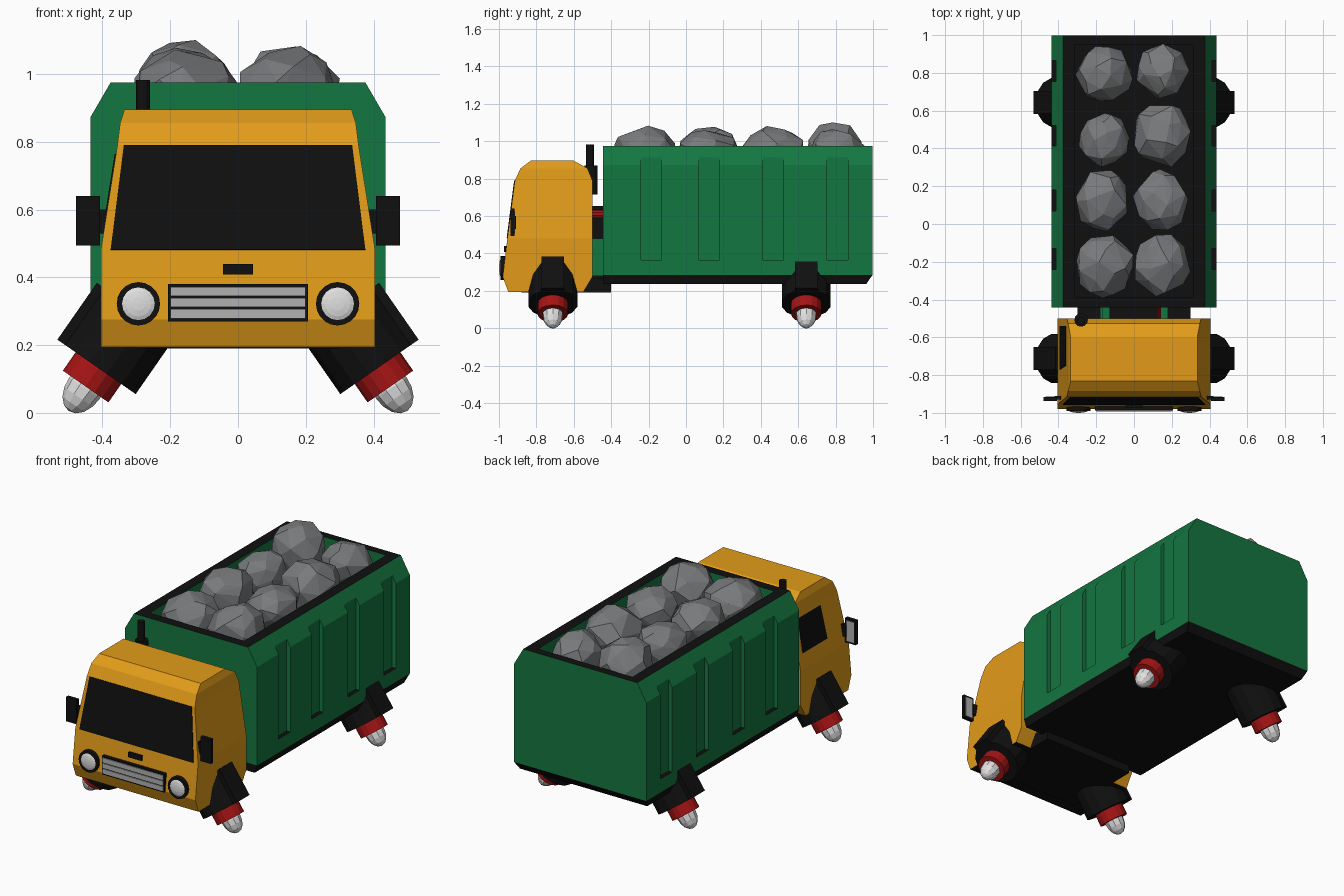
import bpy, bmesh, math, random
from mathutils import Vector, Matrix

if "Cube" in bpy.data.objects:
    bpy.data.objects.remove(bpy.data.objects["Cube"])

random.seed(4)


def mat(name, r, g, b):
    m = bpy.data.materials.new(name)
    m.diffuse_color = (r, g, b, 1)
    m.use_nodes = True
    m.node_tree.nodes["Principled BSDF"].inputs["Base Color"].default_value = m.diffuse_color
    return m


ORANGE = mat("orange paint", 0.76, 0.33, 0.01)
GREEN = mat("green paint", 0.007, 0.18, 0.052)
BLACK = mat("black", 0.005, 0.005, 0.005)
RED = mat("red", 0.38, 0.007, 0.007)
ROCK = mat("rock grey", 0.19, 0.195, 0.2)
WHITE = mat("light grey", 0.74, 0.74, 0.74)
CHROME = mat("metal grey", 0.44, 0.44, 0.44)


def finish(name, bm, *mats):
    bmesh.ops.recalc_face_normals(bm, faces=bm.faces)
    me = bpy.data.meshes.new(name)
    bm.to_mesh(me)
    bm.free()
    for m in mats:
        me.materials.append(m)
    ob = bpy.data.objects.new(name, me)
    bpy.context.collection.objects.link(ob)
    return ob


def add_box(bm, x0, x1, y0, y1, z0, z1):
    m = Matrix.Translation(((x0 + x1) / 2, (y0 + y1) / 2, (z0 + z1) / 2))
    bmesh.ops.create_cube(bm, size=1, matrix=m @ Matrix.Diagonal((x1 - x0, y1 - y0, z1 - z0, 1)))


def box(name, m, *ext):
    bm = bmesh.new()
    add_box(bm, *ext)
    return finish(name, bm, m)


def cyl(name, m, a, b, r1, r2=None, seg=16):
    a, b = Vector(a), Vector(b)
    d = b - a
    mx = Matrix.Translation((a + b) / 2) @ d.to_track_quat('Z', 'Y').to_matrix().to_4x4()
    bm = bmesh.new()
    bmesh.ops.create_cone(bm, cap_ends=True, segments=seg, radius1=r1,
                          radius2=r1 if r2 is None else r2, depth=d.length, matrix=mx)
    return finish(name, bm, m)


def ellipsoid(name, m, c, d, r, half, u=10, v=8):
    mx = Matrix.Translation(c) @ Vector(d).to_track_quat('Z', 'Y').to_matrix().to_4x4()
    bm = bmesh.new()
    bmesh.ops.create_uvsphere(bm, u_segments=u, v_segments=v, radius=1,
                              matrix=mx @ Matrix.Diagonal((r, r, half, 1)))
    return finish(name, bm, m)


def loft(name, rows, *mats):
    """Stack of rectangles: (z, y_front, y_back, half_width)."""
    bm = bmesh.new()
    rings = [[bm.verts.new(p) for p in ((-w, f, z), (w, f, z), (w, b, z), (-w, b, z))]
             for z, f, b, w in rows]
    for lo, hi in zip(rings, rings[1:]):
        for i in range(4):
            j = (i + 1) % 4
            bm.faces.new((lo[i], lo[j], hi[j], hi[i]))
    bm.faces.new(rings[0])
    bm.faces.new(rings[-1])
    return finish(name, bm, *mats)


def plate(name, m, pts, out, t=0.005):
    """Thin plate lying on a surface."""
    bm = bmesh.new()
    n = Vector(out).normalized() * t
    lo = [bm.verts.new(Vector(p) - n) for p in pts]
    hi = [bm.verts.new(Vector(p) + n * 0.8) for p in pts]
    bm.faces.new(lo)
    bm.faces.new(hi)
    for i in range(4):
        j = (i + 1) % 4
        bm.faces.new((lo[i], lo[j], hi[j], hi[i]))
    return finish(name, bm, m)


# Cargo container: chamfered section, hollow top and recessed side grooves
section = [(-0.436, 0.285), (0.436, 0.285), (0.436, 0.872),
           (0.376, 0.975), (-0.376, 0.975), (-0.436, 0.872)]
bm = bmesh.new()
face = bm.faces.new([bm.verts.new((x, -0.443, z)) for x, z in section])
ext = bmesh.ops.extrude_face_region(bm, geom=[face])
bmesh.ops.translate(bm, vec=(0, 1.44, 0), verts=[v for v in ext["geom"] if isinstance(v, bmesh.types.BMVert)])
container = finish("container", bm, GREEN, BLACK)
bm = bmesh.new()
add_box(bm, -0.312, 0.312, -0.388, 0.95, 0.74, 1.1)
for y in (-0.185, 0.125, 0.467, 0.81):
    add_box(bm, 0.412, 0.5, y - 0.055, y + 0.055, 0.366, 1.05)
    add_box(bm, -0.5, -0.412, y - 0.055, y + 0.055, 0.366, 1.05)
cutter = finish("container_cutter", bm)
cutter.hide_render = True
mod = container.modifiers.new("cut", 'BOOLEAN')
mod.operation, mod.solver, mod.object = 'DIFFERENCE', 'EXACT', cutter
bpy.context.view_layer.update()
container.data = bpy.data.meshes.new_from_object(container.evaluated_get(bpy.context.evaluated_depsgraph_get()))
container.modifiers.clear()
bpy.data.objects.remove(cutter)
container.data.materials.clear()
container.data.materials.append(GREEN)
container.data.materials.append(BLACK)
for p in container.data.polygons:       # rim, floor and groove bottoms are black
    p.material_index = 1 if abs(p.normal.z) > 0.9 else 0
loft("container_base", [(0.238, -0.443, 0.965, 0.42), (0.285, -0.443, 0.997, 0.436)], BLACK)

# Rocks: convex hulls of scattered points
rocks = [(-0.16, 0.79, 0.155, 0.15, 1.115), (-0.155, 0.45, 0.14, 0.145, 1.06),
         (-0.16, 0.12, 0.145, 0.17, 1.08), (-0.15, -0.22, 0.155, 0.17, 1.07),
         (0.15, 0.81, 0.14, 0.14, 1.07), (0.15, 0.47, 0.155, 0.175, 1.08),
         (0.145, 0.12, 0.145, 0.165, 1.06), (0.15, -0.22, 0.15, 0.165, 1.08)]
for k, (x, y, rx, ry, top) in enumerate(rocks):
    bm = bmesh.new()
    n = 34
    for i in range(n):
        h = 1 - 2 * (i + 0.5) / n
        a = i * 2.39996 + k + random.uniform(-0.3, 0.3)
        s = math.sqrt(1 - h * h)
        p = Vector((s * math.cos(a), s * math.sin(a), h)) * random.uniform(0.93, 1.07)
        bm.verts.new((x + p.x * rx, y + p.y * ry, 0.94 + p.z * (top - 0.94)))
    hull = bmesh.ops.convex_hull(bm, input=bm.verts)
    bmesh.ops.delete(bm, geom=list({v for v in hull["geom_interior"] if isinstance(v, bmesh.types.BMVert)}),
                     context='VERTS')
    finish(f"rock_{k + 1}", bm, ROCK)

# Cab with black underside
cab = loft("cab", [(0.195, -0.95, -0.548, 0.405), (0.275, -0.98, -0.5, 0.405),
                   (0.48, -0.955, -0.5, 0.405), (0.79, -0.915, -0.5, 0.356),
                   (0.855, -0.885, -0.527, 0.348), (0.896, -0.83, -0.6, 0.335)], ORANGE, BLACK)
for p in cab.data.polygons:
    p.material_index = 1 if p.normal.z < -0.9 else 0
plate("windscreen", BLACK, [(-0.376, -0.955, 0.481), (0.376, -0.955, 0.481),
                            (0.337, -0.915, 0.79), (-0.337, -0.915, 0.79)], (0, -1, 0.13))
plate("side_window", BLACK, [(-0.391, -0.77, 0.57), (-0.391, -0.54, 0.57),
                             (-0.36, -0.54, 0.765), (-0.36, -0.75, 0.765)], (-1, 0, -0.15))

# Grille, badge plate
box("grille_frame", BLACK, -0.206, 0.206, -0.988, -0.95, 0.27, 0.38)
for i in range(3):
    z = 0.279 + i * 0.033
    box(f"grille_bar_{i + 1}", CHROME, -0.199, 0.199, -0.993, -0.97, z, z + 0.027)
box("hood_handle", BLACK, -0.044, 0.044, -0.972, -0.94, 0.409, 0.439)

# Headlights and mirrors
for side, s in (("left", -1), ("right", 1)):
    cyl(f"headlight_ring_{side}", BLACK, (s * 0.294, -0.94, 0.322), (s * 0.294, -0.991, 0.322), 0.064, seg=20)
    ellipsoid(f"headlight_lens_{side}", WHITE, (s * 0.294, -0.985, 0.322), (0, -1, 0), 0.053, 0.015, 16, 8)
    x0, x1 = sorted((s * 0.408, s * 0.478))
    box(f"mirror_{side}", BLACK, x0, x1, -0.937, -0.917, 0.494, 0.64)
    box(f"mirror_glass_{side}", CHROME, x0 + 0.01, x1 - 0.01, -0.92, -0.914, 0.506, 0.628)
    a0, a1 = sorted((s * 0.36, s * 0.42))
    box(f"mirror_arm_{side}", BLACK, a0, a1, -0.93, -0.91, 0.53, 0.6)

# Exhaust stack
cyl("exhaust_muffler", BLACK, (-0.28, -0.508, 0.714), (-0.28, -0.508, 0.87), 0.036, seg=12)
cyl("exhaust_pipe", BLACK, (-0.28, -0.513, 0.86), (-0.28, -0.513, 0.983), 0.021, seg=12)

# Coupling between cab and container
box("coupling_block", GREEN, -0.18, 0.18, -0.52, -0.43, 0.28, 0.48)
box("coupling_upper", GREEN, -0.17, 0.1, -0.52, -0.43, 0.5, 0.57)
box("coupling_core", BLACK, -0.13, 0.13, -0.52, -0.43, 0.26, 0.655)
cyl("coupling_hose", RED, (0.12, -0.52, 0.61), (0.12, -0.43, 0.61), 0.025, seg=10)
box("chassis", BLACK, -0.3, 0.3, -0.88, -0.4, 0.19, 0.27)

# Thrusters at the four corners, tilted outward
for s, side in ((-1, "left"), (1, "right")):
    for y, end in ((-0.712, "front"), (0.643, "rear")):
        axis = Vector((s * 0.57, 0, -0.82)).normalized()
        out = Vector((s * 0.82, 0, 0.57)).normalized()
        base = Vector((s * 0.412, y, 0.132))
        tag = f"{end}_{side}"
        cyl(f"thruster_housing_{tag}", BLACK, base - axis * 0.27, base, 0.134, seg=14)
        cyl(f"thruster_ring_{tag}", RED, base - axis * 0.02, base + axis * 0.066, 0.082, seg=16)
        ellipsoid(f"thruster_flame_{tag}", WHITE, base + axis * 0.072, axis, 0.055, 0.082)
        # raised fin on the outer side of the housing
        c = base - axis * 0.102 + out * 0.095
        mx = Matrix.Translation(c) @ Matrix((out, (0, 1, 0), out.cross(Vector((0, 1, 0))))).transposed().to_4x4()
        bm = bmesh.new()
        bmesh.ops.create_cube(bm, size=1, matrix=mx @ Matrix.Diagonal((0.105, 0.12, 0.204, 1)))
        finish(f"thruster_fin_{tag}", bm, BLACK)
